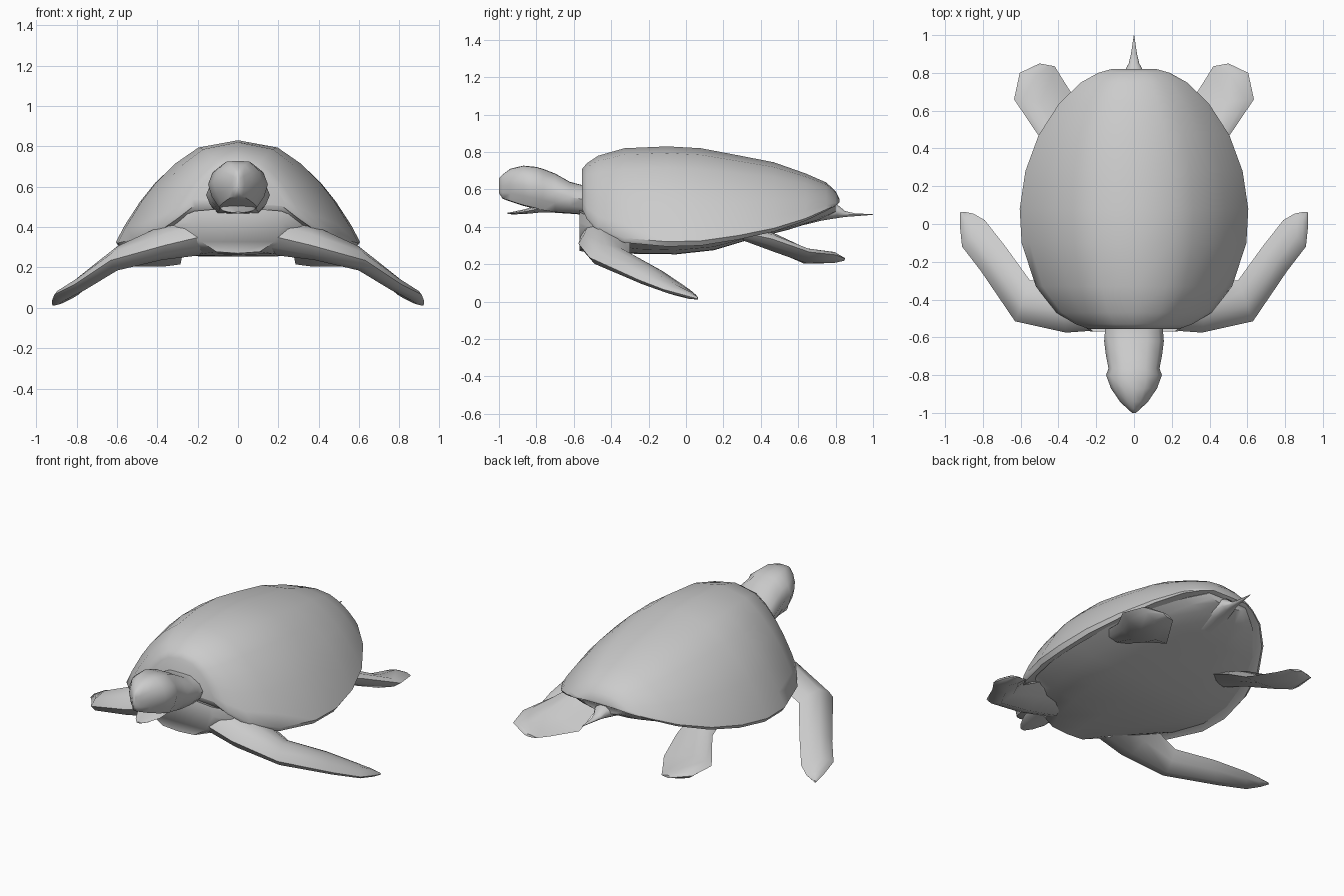
import bpy, bmesh
from math import cos, sin, pi
from mathutils import Vector

cube = bpy.data.objects.get("Cube")
if cube:
    bpy.data.objects.remove(cube)

grey = bpy.data.materials.new("plain_grey")
grey.use_nodes = True
grey.diffuse_color = (0.6, 0.6, 0.6, 1)
grey.node_tree.nodes["Principled BSDF"].inputs["Base Color"].default_value = (0.6, 0.6, 0.6, 1)


def loft(name, rings, angle=50):
    """Skin a list of equal-length closed rings and cap both ends."""
    bm = bmesh.new()
    rows = [[bm.verts.new(p) for p in ring] for ring in rings]
    for a, b in zip(rows, rows[1:]):
        for i in range(len(a)):
            j = (i + 1) % len(a)
            bm.faces.new((a[i], a[j], b[j], b[i]))
    bm.faces.new(rows[0])
    bm.faces.new(rows[-1][::-1])
    bmesh.ops.recalc_face_normals(bm, faces=bm.faces)
    mesh = bpy.data.meshes.new(name)
    bm.to_mesh(mesh)
    bm.free()
    mesh.materials.append(grey)
    obj = bpy.data.objects.new(name, mesh)
    bpy.context.collection.objects.link(obj)
    bpy.ops.object.select_all(action="DESELECT")
    obj.select_set(True)
    bpy.context.view_layer.objects.active = obj
    bpy.ops.object.shade_smooth_by_angle(angle=angle * pi / 180)
    return obj


def oval(y, half_width, low, high, sides=10):
    mid, half = (low + high) / 2, (high - low) / 2
    return [(half_width * cos(2 * pi * i / sides), y, mid + half * sin(2 * pi * i / sides))
            for i in range(sides)]


def symmetric(half):
    """Complete a ring from its +x half, running top centre to bottom centre."""
    return half + [(-x, y, z) for x, y, z in half[-2:0:-1]]


# Domed shell: y, half width, rim height, top height
shell = [(-.555, .24, .50, .71), (-.53, .31, .45, .74), (-.47, .41, .385, .78),
         (-.33, .52, .33, .82), (-.1, .595, .31, .83), (.08, .605, .315, .82),
         (.28, .575, .345, .782), (.47, .505, .385, .745), (.64, .395, .44, .685),
         (.75, .28, .49, .637), (.80, .19, .515, .59), (.82, .12, .53, .55)]
dome = [(0, 1), (.33, .93), (.52, .78), (.68, .6), (.8, .42), (.93, .18),
        (1, .02), (.97, -.03), (.88, .02), (0, .06)]
loft("shell", [symmetric([(w * u, y, r + (t - r) * v) for u, v in dome])
               for y, w, r, t in shell])

# Shallow belly with the chest at its front: y, half width, bottom, upper edge
belly = [(-.57, .24, .27, .46), (-.45, .38, .262, .41), (-.25, .51, .255, .34),
         (-.05, .565, .253, .325), (.15, .56, .275, .335), (.35, .51, .335, .37),
         (.55, .41, .385, .42), (.72, .26, .44, .48), (.80, .14, .48, .52)]
floor = [(0, 1.2), (.9, 1.1), (.96, .8), (.75, .3), (.45, .04), (0, 0)]
loft("belly", [symmetric([(w * u, y, b + (t - b) * v) for u, v in floor])
               for y, w, b, t in belly])

# Neck and head: y, half width, bottom, top
head = [(-.45, .15, .45, .62), (-.55, .152, .465, .622), (-.62, .158, .47, .64),
        (-.70, .148, .475, .685), (-.765, .135, .485, .71), (-.80, .148, .495, .72),
        (-.87, .122, .512, .727), (-.94, .075, .535, .71), (-.98, .033, .55, .68),
        (-1.0, .01, .58, .66)]
skull = [(0, 1), (.45, .99), (.85, .78), (1, .52), (.88, .25), (.65, .02), (0, 0)]
loft("head", [symmetric([(w * u, y, b + (t - b) * v) for u, v in skull])
              for y, w, b, t in head])

# Lower jaw hanging open
jaw = [(-.68, .10, .475, .53), (-.78, .09, .475, .52), (-.86, .075, .468, .495),
       (-.92, .045, .466, .482), (-.955, .015, .468, .475)]
loft("lower_jaw", [oval(*s) for s in jaw])

# Pointed tail
tail = [(.60, .10, .40, .50), (.72, .075, .43, .51), (.81, .05, .445, .52),
        (.85, .028, .452, .485), (.90, .016, .456, .473), (1.0, .001, .464, .467)]
loft("tail", [oval(*s) for s in tail])


def flipper(name, stations):
    """Loft a lens-shaped blade between two edges, on both sides of the body."""
    for side, label in ((1, "left_"), (-1, "right_")):
        rings = []
        for lead, trail, thick in stations:
            a, b = Vector(lead), Vector(trail)
            ring = []
            for f, lift in ((0, 0), (.12, .6), (.4, 1), (.75, .6),
                            (1, 0), (.75, -.6), (.4, -1), (.12, -.6)):
                p = a.lerp(b, f) + Vector((0, 0, lift * thick))
                ring.append((p.x * side, p.y, p.z))
            rings.append(ring)
        loft(label + name, rings)


# Long swept front flippers: leading edge, trailing edge, half thickness
flipper("front_flipper", [
    ((.15, -.56, .36), (.25, -.25, .36), .10),
    ((.36, -.575, .31), (.40, -.30, .34), .085),
    ((.63, -.515, .235), (.55, -.30, .26), .06),
    ((.81, -.25, .115), (.68, -.12, .16), .045),
    ((.91, -.12, .065), (.79, .02, .065), .03),
    ((.922, -.01, .035), (.85, .055, .035), .02),
    ((.92, .062, .015), (.90, .065, .02), .006)])

# Paddle-like rear flippers: outer edge, inner edge, half thickness
flipper("rear_flipper", [
    ((.46, .30, .37), (.27, .32, .36), .04),
    ((.50, .46, .335), (.27, .48, .29), .05),
    ((.635, .66, .265), (.285, .62, .215), .04),
    ((.605, .80, .25), (.38, .77, .215), .03),
    ((.50, .85, .23), (.42, .835, .22), .008)])
